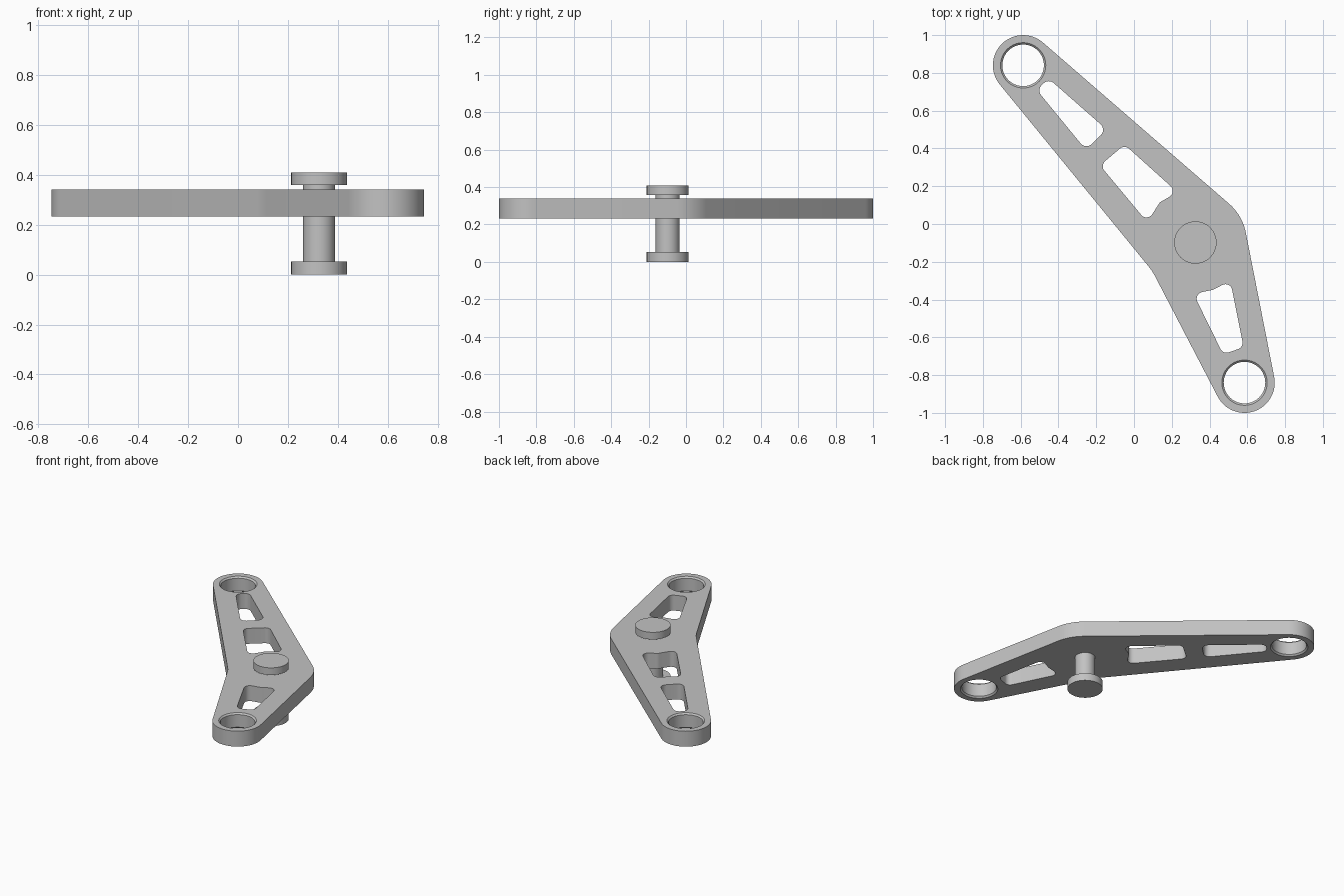
import bpy, bmesh
from math import sin, cos, acos, atan2, pi, tan
from mathutils import Vector

if "Cube" in bpy.data.objects:
    bpy.data.objects.remove(bpy.data.objects["Cube"], do_unlink=True)

grey = bpy.data.materials.new("light_grey_metal")
grey.use_nodes = True
grey.diffuse_color = (0.54, 0.54, 0.54, 1)
grey.node_tree.nodes["Principled BSDF"].inputs["Base Color"].default_value = (0.54, 0.54, 0.54, 1)

REAR, PIVOT, FRONT = Vector((-0.587, 0.84)), Vector((0.325, -0.098)), Vector((0.585, -0.84))
END_R, HUB_R, BORE_R = 0.16, 0.272, 0.12
Z_LOW, Z_HIGH = 0.232, 0.34


def finish(bm, name):
    bmesh.ops.recalc_face_normals(bm, faces=bm.faces)
    mesh = bpy.data.meshes.new(name)
    bm.to_mesh(mesh)
    bm.free()
    obj = bpy.data.objects.new(name, mesh)
    bpy.context.collection.objects.link(obj)
    mesh.materials.append(grey)
    bpy.ops.object.select_all(action='DESELECT')
    obj.select_set(True)
    bpy.context.view_layer.objects.active = obj
    bpy.ops.object.shade_smooth_by_angle(angle=0.5)
    return obj


def arc(centre, radius, start, end, steps):
    return [centre + radius * Vector((cos(a), sin(a)))
            for a in (start + (end - start) * i / steps for i in range(steps + 1))]


def fillet(before, corner, after, radius, steps=8):
    """Arc that rounds one corner of an outline."""
    u, v = (before - corner).normalized(), (after - corner).normalized()
    half = acos(max(-1, min(1, u.dot(v)))) / 2
    centre = corner + (u + v).normalized() * radius / sin(half)
    p, q = corner + u * radius / tan(half) - centre, corner + v * radius / tan(half) - centre
    start = atan2(p.y, p.x)
    turn = (atan2(q.y, q.x) - start + pi) % (2 * pi) - pi
    return arc(centre, radius, start, start + turn, steps)


def rounded(corners, radius):
    pts = [Vector(c) for c in corners]
    n = len(pts)
    return [p for i in range(n) for p in fillet(pts[i - 1], pts[i], pts[(i + 1) % n], radius)]


def lathe(name, centre, profile, closed=False, steps=64):
    """Spin a (radius, height) profile about a vertical axis."""
    bm = bmesh.new()
    rings = [[bm.verts.new((centre.x + r * cos(2 * pi * i / steps),
                            centre.y + r * sin(2 * pi * i / steps), z))
              for i in range(steps)] for r, z in profile]
    pairs = list(zip(rings, rings[1:]))
    if closed:
        pairs.append((rings[-1], rings[0]))
    else:
        bm.faces.new(rings[0])
        bm.faces.new(rings[-1])
    for a, b in pairs:
        for i in range(steps):
            j = (i + 1) % steps
            bm.faces.new((a[i], a[j], b[j], b[i]))
    return finish(bm, name)


# Arm outline: tangent lines join the two round ends to the larger hub
def spread(end):
    d = PIVOT - end
    return atan2(d.y, d.x), acos((END_R - HUB_R) / d.length)


def tangent_point(centre, radius, angle):
    return centre + radius * Vector((cos(angle), sin(angle)))


dir_r, open_r = spread(REAR)
dir_f, open_f = spread(FRONT)
rear_cap = arc(REAR, END_R, dir_r + open_r, dir_r - open_r + 2 * pi, 32)
front_cap = arc(FRONT, END_R, dir_f + open_f, dir_f - open_f + 2 * pi, 32)
hub = arc(PIVOT, HUB_R, dir_f - open_f, dir_r + open_r, 12)

# Inner elbow where the two left edges meet
a0 = rear_cap[-1]
a1 = tangent_point(PIVOT, HUB_R, dir_r - open_r)
b0 = front_cap[0]
b1 = tangent_point(PIVOT, HUB_R, dir_f + open_f)
da, db = a1 - a0, b1 - b0
t = (b0 - a0).cross(db) / da.cross(db)
elbow = fillet(a0, a0 + da * t, b0, 0.3)
outline = rear_cap + elbow + front_cap + hub

# Lightening pockets and bores
pockets = [
    rounded([(-0.515, 0.71), (-0.452, 0.77), (-0.145, 0.5), (-0.255, 0.393)], 0.04),
    rounded([(-0.18, 0.31), (-0.05, 0.42), (0.23, 0.168), (0.137, 0.115), (0.07, 0.01)], 0.036),
    rounded([(0.315, -0.37), (0.42, -0.348), (0.51, -0.3), (0.58, -0.652), (0.472, -0.69)], 0.036),
]
bores = [arc(c, BORE_R, 0, 2 * pi, 64)[:-1] for c in (REAR, FRONT)]

# Arm plate
bm = bmesh.new()
edges = []
for loop in [outline] + pockets + bores:
    verts = []
    for p in loop:
        if not verts or (verts[-1].co.xy - p).length > 1e-4:
            verts.append(bm.verts.new((p.x, p.y, Z_LOW)))
    edges += [bm.edges.new((verts[i - 1], verts[i])) for i in range(len(verts))]
bmesh.ops.triangle_fill(bm, use_beauty=True, edges=edges, normal=(0, 0, 1))
top = bmesh.ops.extrude_face_region(bm, geom=bm.faces[:], use_keep_orig=True)
bmesh.ops.translate(bm, vec=(0, 0, Z_HIGH - Z_LOW),
                    verts=[g for g in top["geom"] if isinstance(g, bmesh.types.BMVert)])
finish(bm, "arm_plate")

# Chamfered sleeves lining the bores
for name, centre in (("rear_bore_sleeve", REAR), ("front_bore_sleeve", FRONT)):
    lathe(name, centre, [(BORE_R, Z_LOW), (BORE_R - 0.01, Z_LOW + 0.01),
                         (BORE_R - 0.01, Z_HIGH - 0.01), (BORE_R, Z_HIGH)], closed=True)

# Pivot pin with a flange at each end
lathe("pivot_pin", PIVOT, [(0.112, 0), (0.112, 0.052), (0.064, 0.052),
                           (0.064, 0.358), (0.112, 0.358), (0.112, 0.408)])
